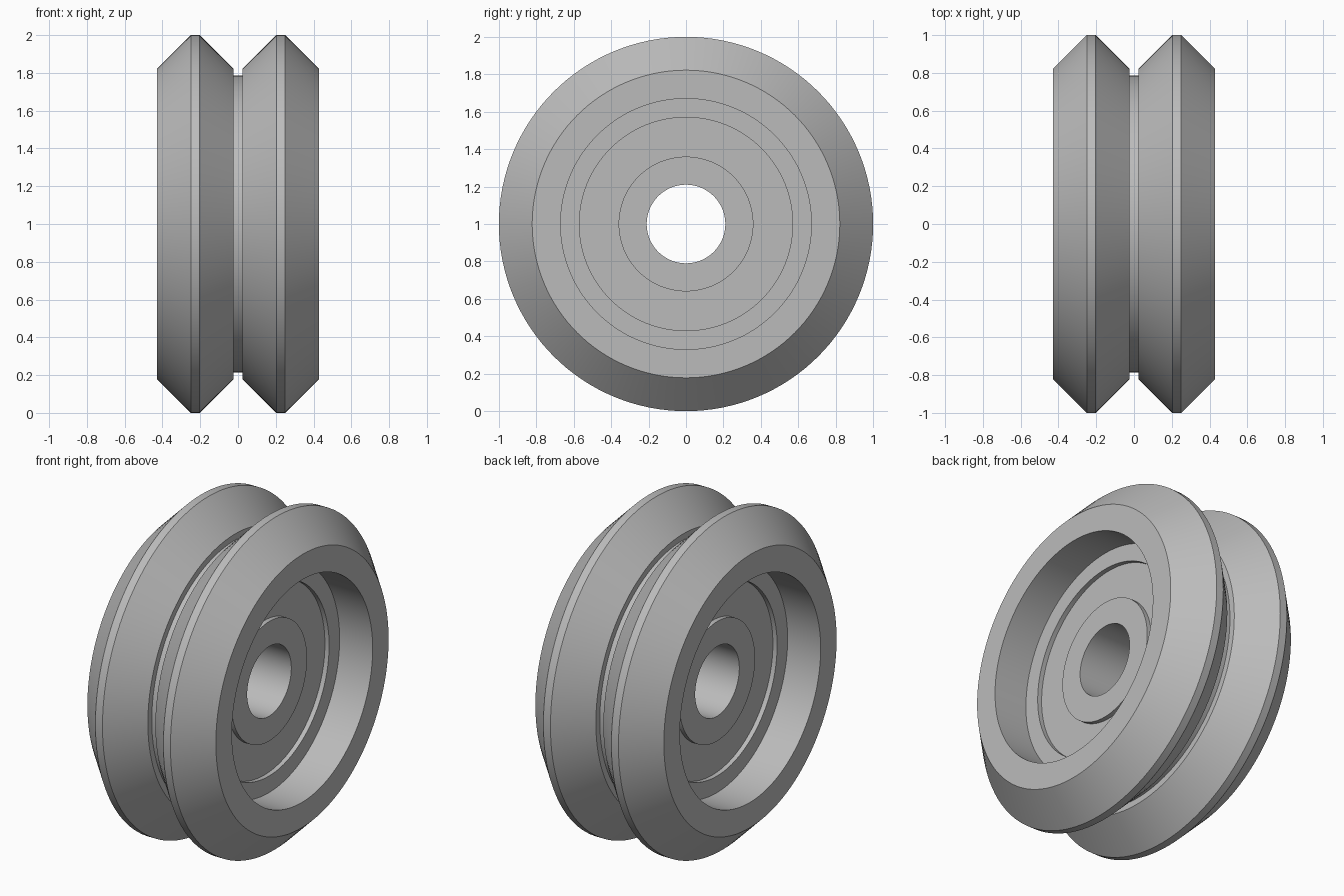
import bpy
import bmesh
import math
from mathutils import Vector

SEGMENTS = 128

cube = bpy.data.objects.get("Cube")
if cube:
    bpy.data.objects.remove(cube, do_unlink=True)


def make_material(name, colour):
    mat = bpy.data.materials.new(name)
    mat.use_nodes = True
    mat.diffuse_color = colour
    mat.node_tree.nodes["Principled BSDF"].inputs["Base Color"].default_value = colour
    return mat


def lathe(name, profile, centre, material):
    """Revolve a closed (x, radius) profile about the x axis."""
    bm = bmesh.new()
    verts = [bm.verts.new((x, 0, r)) for x, r in profile]
    edges = [bm.edges.new((v, verts[(i + 1) % len(verts)])) for i, v in enumerate(verts)]
    bmesh.ops.spin(bm, geom=verts + edges, cent=(0, 0, 0), axis=(1, 0, 0),
                   angle=math.tau, steps=SEGMENTS, use_duplicate=False)
    bmesh.ops.remove_doubles(bm, verts=bm.verts, dist=0.0005)
    bmesh.ops.recalc_face_normals(bm, faces=bm.faces)
    mesh = bpy.data.meshes.new(name)
    bm.to_mesh(mesh)
    bm.free()
    mesh.materials.append(material)
    obj = bpy.data.objects.new(name, mesh)
    obj.location = Vector(centre)
    bpy.context.collection.objects.link(obj)
    bpy.ops.object.select_all(action="DESELECT")
    obj.select_set(True)
    bpy.context.view_layer.objects.active = obj
    bpy.ops.object.shade_smooth_by_angle(angle=math.radians(30))
    return obj


grey = make_material("steel grey", (0.5, 0.5, 0.5, 1))

# Left half of the section, from the central groove outward to the bore
half = [
    (0.025, 0.785), (0.025, 0.822),                # groove wall
    (0.203, 1.0), (0.25, 1.0), (0.428, 0.822),     # bevelled ridge
    (0.428, 0.67), (0.208, 0.67),                  # rim face and recess wall
    (0.208, 0.57), (0.18, 0.57),                   # ledge and step
    (0.18, 0.36), (0.208, 0.36), (0.208, 0.21),    # web and hub boss
]

# Mirror it to close the section
section = half + [(-x, r) for x, r in reversed(half)]
lathe("grooved_wheel", section, (0, 0, 1), grey)
